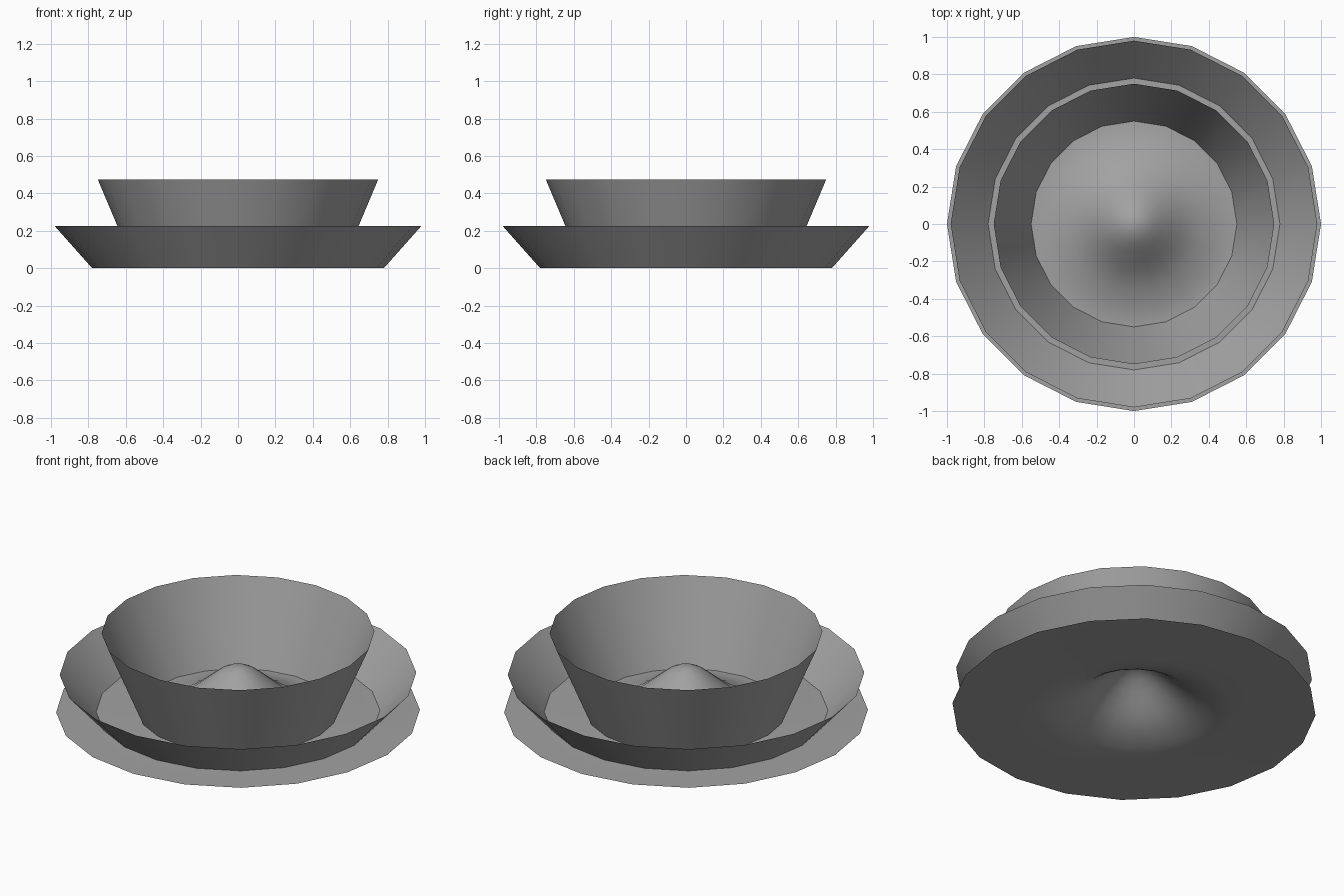
import bpy
import bmesh
from math import cos, sin, pi

SIDES = 20

cube = bpy.data.objects.get("Cube")
if cube:
    bpy.data.objects.remove(cube, do_unlink=True)

grey = bpy.data.materials.new("plain_grey")
grey.use_nodes = True
colour = (0.36, 0.36, 0.36, 1)
grey.diffuse_color = colour
grey.node_tree.nodes["Principled BSDF"].inputs["Base Color"].default_value = colour


def revolve(name, profile):
    """Spin (radius, height) points into an open sheet; radius 0 closes to a point."""
    bm = bmesh.new()
    rings = []
    for r, z in profile:
        count = SIDES if r > 0 else 1
        rings.append([bm.verts.new((r * cos(2 * pi * i / SIDES),
                                    r * sin(2 * pi * i / SIDES), z))
                      for i in range(count)])
    for a, b in zip(rings, rings[1:]):
        for i in range(SIDES):
            j = (i + 1) % SIDES
            if len(b) == 1:
                bm.faces.new((a[i], a[j], b[0]))
            else:
                bm.faces.new((a[i], a[j], b[j], b[i]))
    mesh = bpy.data.meshes.new(name)
    bm.to_mesh(mesh)
    bm.free()
    mesh.materials.append(grey)
    obj = bpy.data.objects.new(name, mesh)
    bpy.context.collection.objects.link(obj)
    bpy.ops.object.select_all(action='DESELECT')
    obj.select_set(True)
    bpy.context.view_layer.objects.active = obj
    bpy.ops.object.shade_smooth_by_angle(angle=pi / 6)
    return obj


# Thin flat base that swells into a hollow bell-shaped mound
revolve("base_with_mound", [
    (1, 0), (0.55, 0), (0.5, 0.005), (0.45, 0.016), (0.4, 0.033),
    (0.35, 0.053), (0.3, 0.08), (0.25, 0.115), (0.2, 0.157), (0.15, 0.2),
    (0.1, 0.24), (0.05, 0.266), (0, 0.275)])

# Flared sheet walls standing on the base
revolve("outer_wall", [(0.78, 0), (0.98, 0.225)])
revolve("inner_wall", [(0.55, 0), (0.75, 0.475)])
